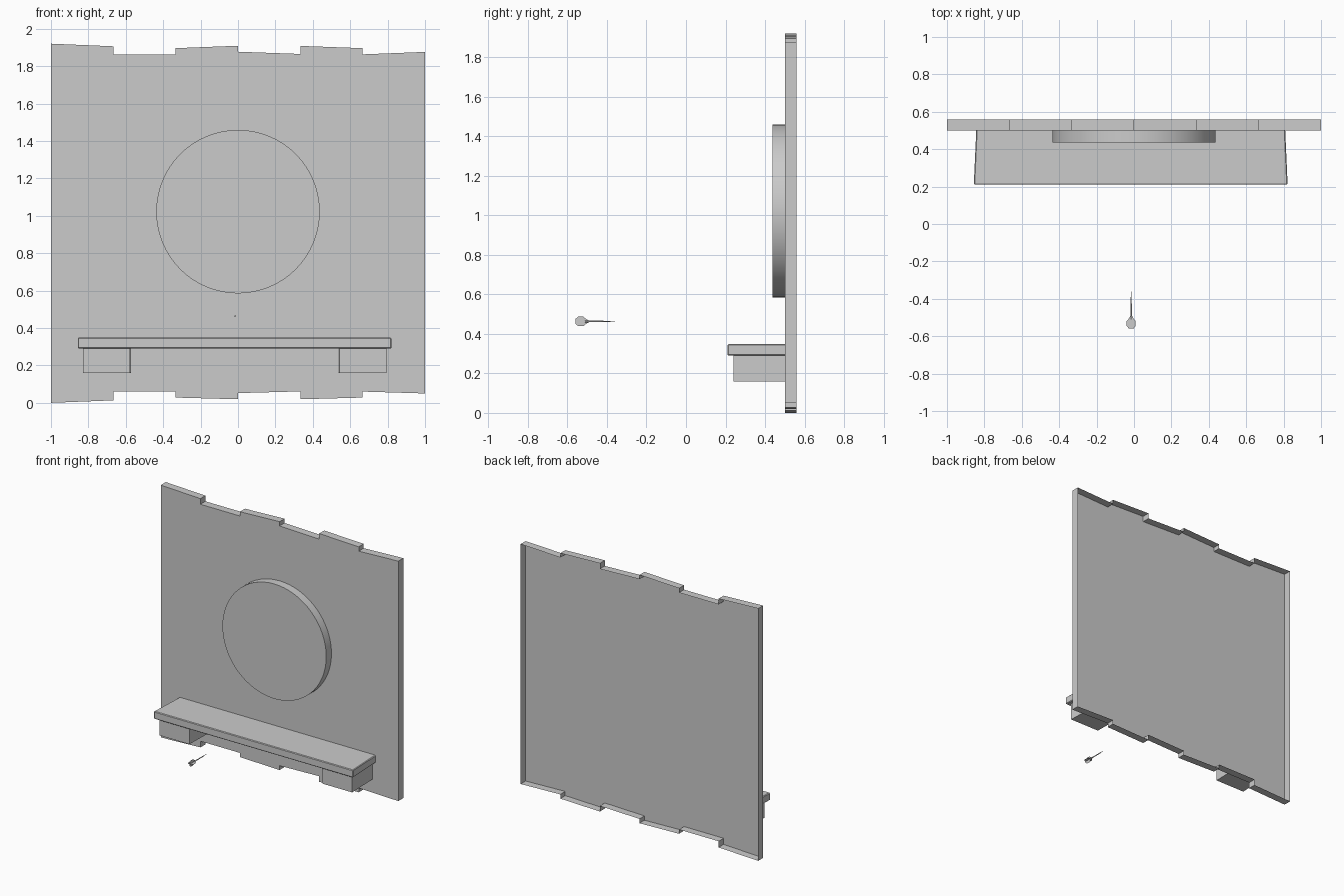
import bpy, bmesh, math
from mathutils import Matrix, Vector

if "Cube" in bpy.data.objects:
    bpy.data.objects.remove(bpy.data.objects["Cube"])

CX = -0.0175   # centre line of the shelf assembly


def add(name, bm):
    mesh = bpy.data.meshes.new(name)
    bm.to_mesh(mesh)
    bm.free()
    ob = bpy.data.objects.new(name, mesh)
    bpy.context.collection.objects.link(ob)
    return ob


def prism(name, front, back, z0, z1, y0, y1, bevel=0.0):
    """Block whose x range differs between its front and back."""
    bm = bmesh.new()
    plan = [(front[0], y0), (front[1], y0), (back[1], y1), (back[0], y1)]
    face = bm.faces.new([bm.verts.new((CX + x, y, z0)) for x, y in plan])
    ext = bmesh.ops.extrude_face_region(bm, geom=[face], use_keep_orig=True)
    bmesh.ops.translate(bm, vec=(0, 0, z1 - z0),
                        verts=[v for v in ext["geom"] if isinstance(v, bmesh.types.BMVert)])
    bmesh.ops.recalc_face_normals(bm, faces=bm.faces)
    if bevel:
        edges = [e for e in bm.edges if min(v.co.y for v in e.verts) < y1 - 0.001]
        bmesh.ops.bevel(bm, geom=edges, offset=bevel, segments=1, affect='EDGES')
    return add(name, bm)


# wall panel: six planks with uneven ends, open at the back
top = [(1.92, 1.906), (1.863, 1.863), (1.896, 1.909),
       (1.877, 1.865), (1.908, 1.896), (1.863, 1.876)]
bottom = [(0.0, 0.013), (0.06, 0.06), (0.028, 0.019),
          (0.052, 0.061), (0.019, 0.028), (0.06, 0.05)]


def edge_line(heights):
    pts = []
    for i, (a, b) in enumerate(heights):
        pts += [(-1 + i / 3, a), (-1 + (i + 1) / 3, b)]
    return pts


outline = edge_line(bottom) + edge_line(top)[::-1]
bm = bmesh.new()
front = [bm.verts.new((x, 0.50, z)) for x, z in outline]
back = [bm.verts.new((x, 0.56, z)) for x, z in outline]
bm.faces.new(front)
for i in range(len(front)):
    j = (i + 1) % len(front)
    bm.faces.new([front[j], front[i], back[i], back[j]])
add("wall_panel", bm)

# round plaque on the wall
bm = bmesh.new()
bmesh.ops.create_cone(bm, cap_ends=True, segments=64, radius1=0.437, radius2=0.437, depth=0.063,
                      matrix=Matrix.Translation((0, 0.4685, 1.022)) @ Matrix.Rotation(math.pi / 2, 4, 'X'))
disc = add("round_plaque", bm)
bpy.context.view_layer.objects.active = disc
disc.select_set(True)
bpy.ops.object.shade_smooth_by_angle(angle=math.radians(30))

# shelf board and its two supports
prism("shelf_board", (-0.839, 0.839), (-0.826, 0.826), 0.29, 0.348, 0.21, 0.50, 0.005)
for side, s in (("left", -1), ("right", 1)):
    prism(side + "_support", (s * 0.811, s * 0.56), (s * 0.802, s * 0.554),
          0.16, 0.29, 0.24, 0.50)

# dart: flight made of two crossed flat cards, with a slim tapered shaft
PIN = Vector((-0.015, 0, 0.463))
half = [(-0.56, 0.012), (-0.545, 0.024), (-0.52, 0.024), (-0.505, 0.012), (-0.49, 0.004)]
profile = half + [(y, -w) for y, w in reversed(half)]
bm = bmesh.new()
for axis in (Vector((1, 0, 0)), Vector((0, 0, 1))):
    bm.faces.new([bm.verts.new(PIN + axis * w + Vector((0, y, 0))) for y, w in profile])
add("dart_flight", bm)

bm = bmesh.new()
for y0, y1, r0, r1 in ((-0.51, -0.39, 0.0045, 0.003), (-0.39, -0.36, 0.002, 0.0008)):
    bmesh.ops.create_cone(bm, cap_ends=True, segments=6, radius1=r0, radius2=r1, depth=y1 - y0,
                          matrix=Matrix.Translation(PIN + Vector((0, (y0 + y1) / 2, 0)))
                          @ Matrix.Rotation(-math.pi / 2, 4, 'X'))
add("dart_shaft", bm)
